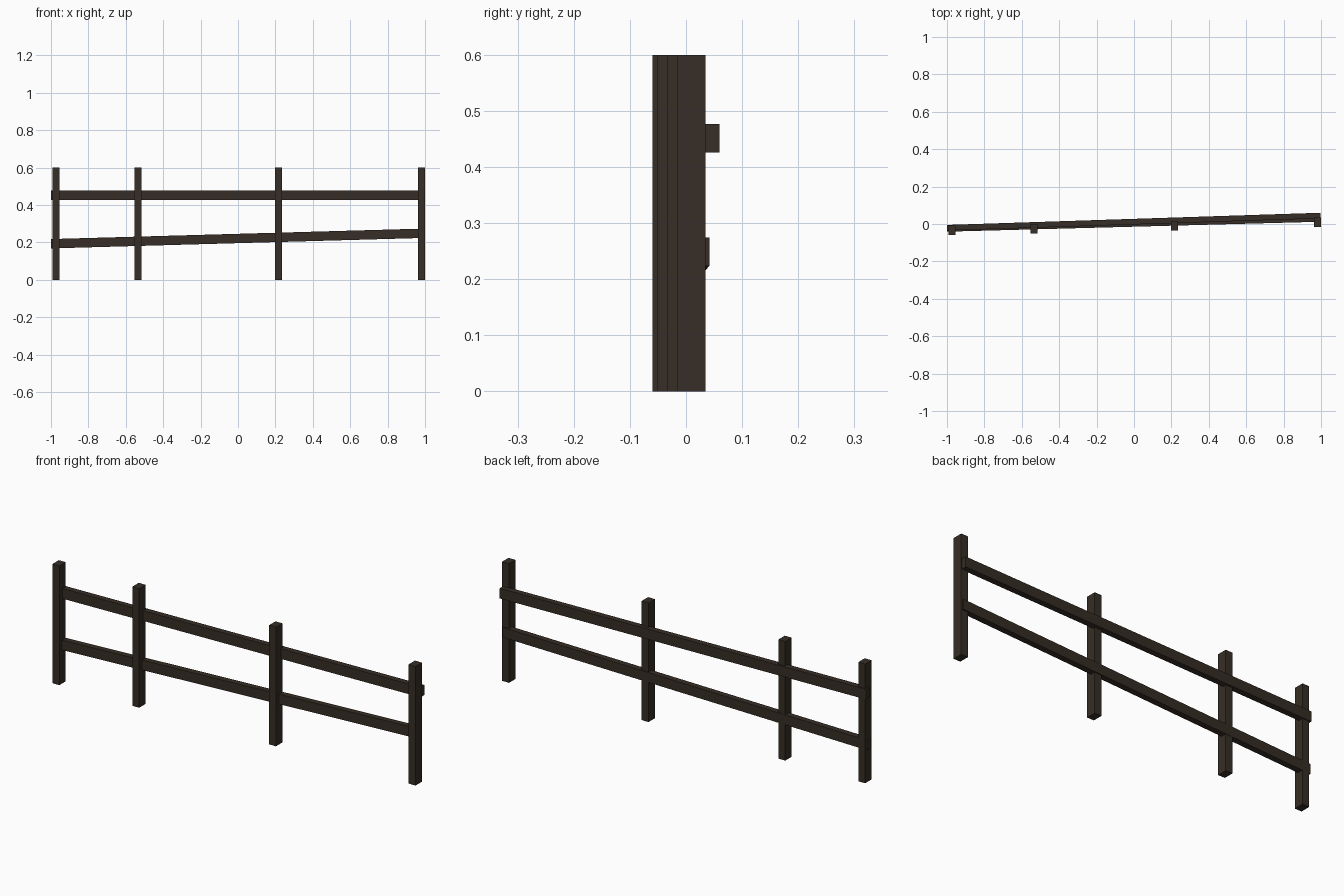
import bpy
from mathutils import Vector

if "Cube" in bpy.data.objects:
    bpy.data.objects.remove(bpy.data.objects["Cube"])

wood = bpy.data.materials.new("dark_brown_wood")
wood.diffuse_color = (0.038, 0.027, 0.019, 1)
wood.use_nodes = True
wood.node_tree.nodes["Principled BSDF"].inputs["Base Color"].default_value = wood.diffuse_color


def beam(name, start, end, depth, height):
    """Box swept from start to end (mostly along x), with y depth and z height."""
    verts = []
    for p in (Vector(start), Vector(end)):
        for sy, sz in ((-1, -1), (1, -1), (1, 1), (-1, 1)):
            verts.append(p + Vector((0, sy * depth / 2, sz * height / 2)))
    faces = [(3, 2, 1, 0), (4, 5, 6, 7)]
    faces += [(i, (i + 1) % 4, (i + 1) % 4 + 4, i + 4) for i in range(4)]
    mesh = bpy.data.meshes.new(name)
    mesh.from_pydata(verts, [], faces)
    mesh.materials.append(wood)
    ob = bpy.data.objects.new(name, mesh)
    bpy.context.collection.objects.link(ob)
    return ob


# Upright posts: centre x and front face y
W, D, H = 0.038, 0.051, 0.6
for i, (x, y) in enumerate(((-0.973, -0.06), (-0.534, -0.051),
                            (0.216, -0.034), (0.981, -0.016))):
    yc = y + D / 2
    beam(f"post_{i + 1}", (x - W / 2, yc, H / 2), (x + W / 2, yc, H / 2), D, H)

# Level top rail and sloping lower rail, fixed to the back of the posts
beam("upper_rail", (-1, -0.020, 0.451), (0.996, 0.045, 0.451), 0.03, 0.051)
beam("lower_rail", (-1, -0.026, 0.193), (0.994, 0.027, 0.249), 0.03, 0.050)
